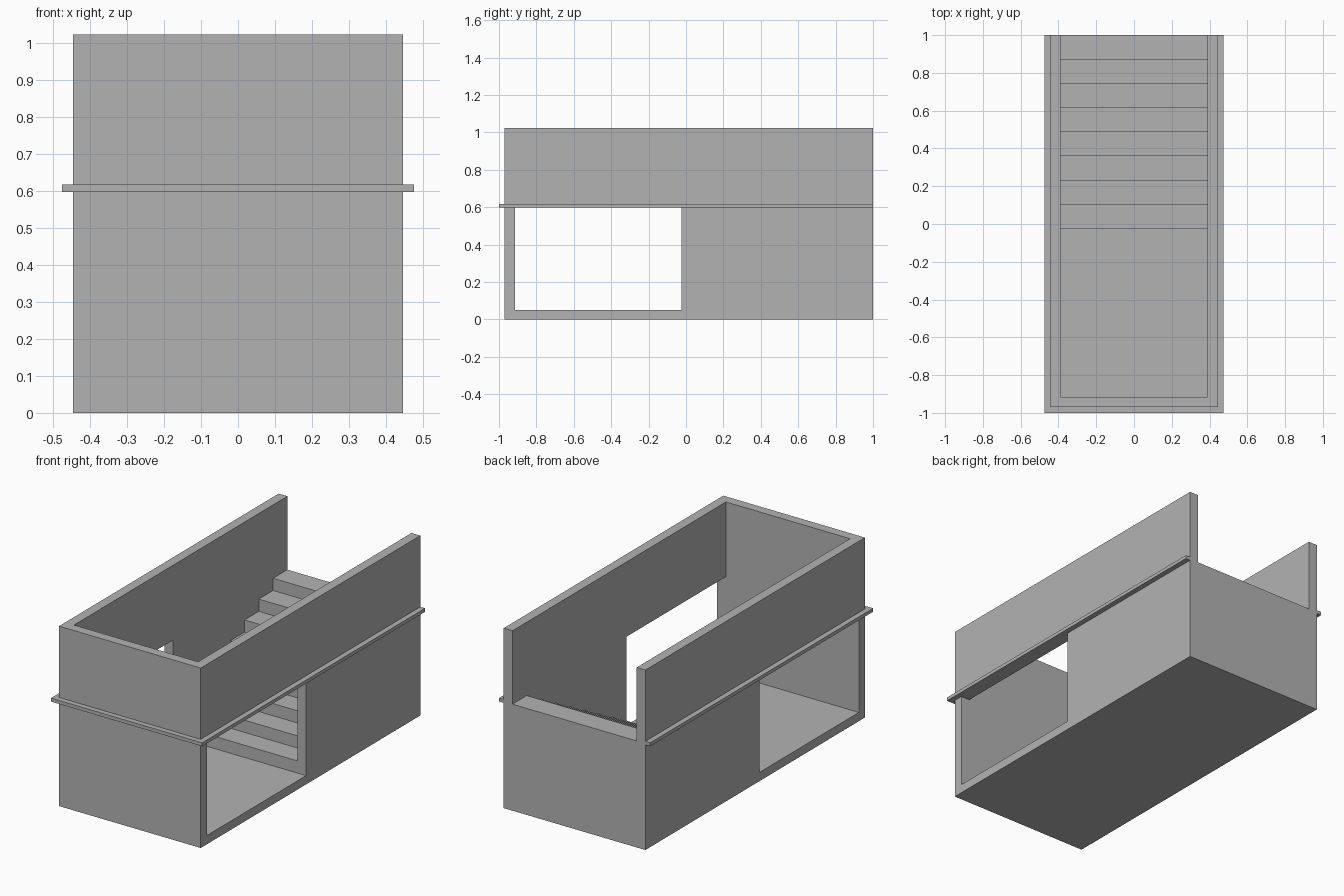
import bpy

cube = bpy.data.objects.get("Cube")
if cube:
    bpy.data.objects.remove(cube, do_unlink=True)

grey = bpy.data.materials.new("concrete grey")
grey.use_nodes = True
colour = (0.45, 0.45, 0.45, 1)
grey.diffuse_color = colour
grey.node_tree.nodes["Principled BSDF"].inputs["Base Color"].default_value = colour


def prism(name, outline, axis, low, high):
    """Extrude a flat outline along x or z."""
    def place(a, b, c):
        return (c, a, b) if axis == "x" else (a, b, c)
    n = len(outline)
    verts = [place(a, b, c) for c in (low, high) for a, b in outline]
    faces = [tuple(reversed(range(n))), tuple(range(n, 2 * n))]
    faces += [(i, (i + 1) % n, (i + 1) % n + n, i + n) for i in range(n)]
    mesh = bpy.data.meshes.new(name)
    mesh.from_pydata(verts, [], faces)
    mesh.materials.append(grey)
    obj = bpy.data.objects.new(name, mesh)
    bpy.context.collection.objects.link(obj)
    return obj


def u_shape(outer, inner, front, inner_front):
    """Plan of a wall around the front and both sides, open at the back."""
    return [(-outer, BACK), (-outer, front), (outer, front), (outer, BACK),
            (inner, BACK), (inner, inner_front), (-inner, inner_front), (-inner, BACK)]


OUTER, INNER = 0.445, 0.39
FRONT, INNER_FRONT, BACK = -0.97, -0.915, 1.0
FLOOR, LEDGE, LEDGE_TOP, TOP = 0.05, 0.597, 0.617, 1.022
STAIR_START, STEPS = -0.025, 8

# Lower body: front wall, floor and solid stair block in one side profile
tread = (BACK - STAIR_START) / STEPS
riser = (LEDGE + 0.008 - FLOOR) / STEPS
profile = [(FRONT, 0), (BACK, 0)]
for i in reversed(range(STEPS)):
    z = FLOOR + riser * (i + 1)
    profile += [(STAIR_START + tread * (i + 1), z), (STAIR_START + tread * i, z)]
profile += [(STAIR_START, FLOOR), (INNER_FRONT, FLOOR), (INNER_FRONT, LEDGE), (FRONT, LEDGE)]
prism("floor_and_stairs", profile, "x", -INNER, INNER)

# Side walls, each with a large opening ahead of the stairs
side = [(FRONT, 0), (BACK, 0), (BACK, LEDGE), (STAIR_START, LEDGE),
        (STAIR_START, FLOOR), (INNER_FRONT, FLOOR), (INNER_FRONT, LEDGE), (FRONT, LEDGE)]
prism("right_side_wall", side, "x", -OUTER, -INNER)
prism("left_side_wall", side, "x", INNER, OUTER)

# Thin projecting ledge and the parapet above it
prism("ledge", u_shape(0.475, INNER, -1.0, INNER_FRONT), "z", LEDGE, LEDGE_TOP)
prism("parapet", u_shape(OUTER, INNER, FRONT, INNER_FRONT), "z", LEDGE_TOP, TOP)
